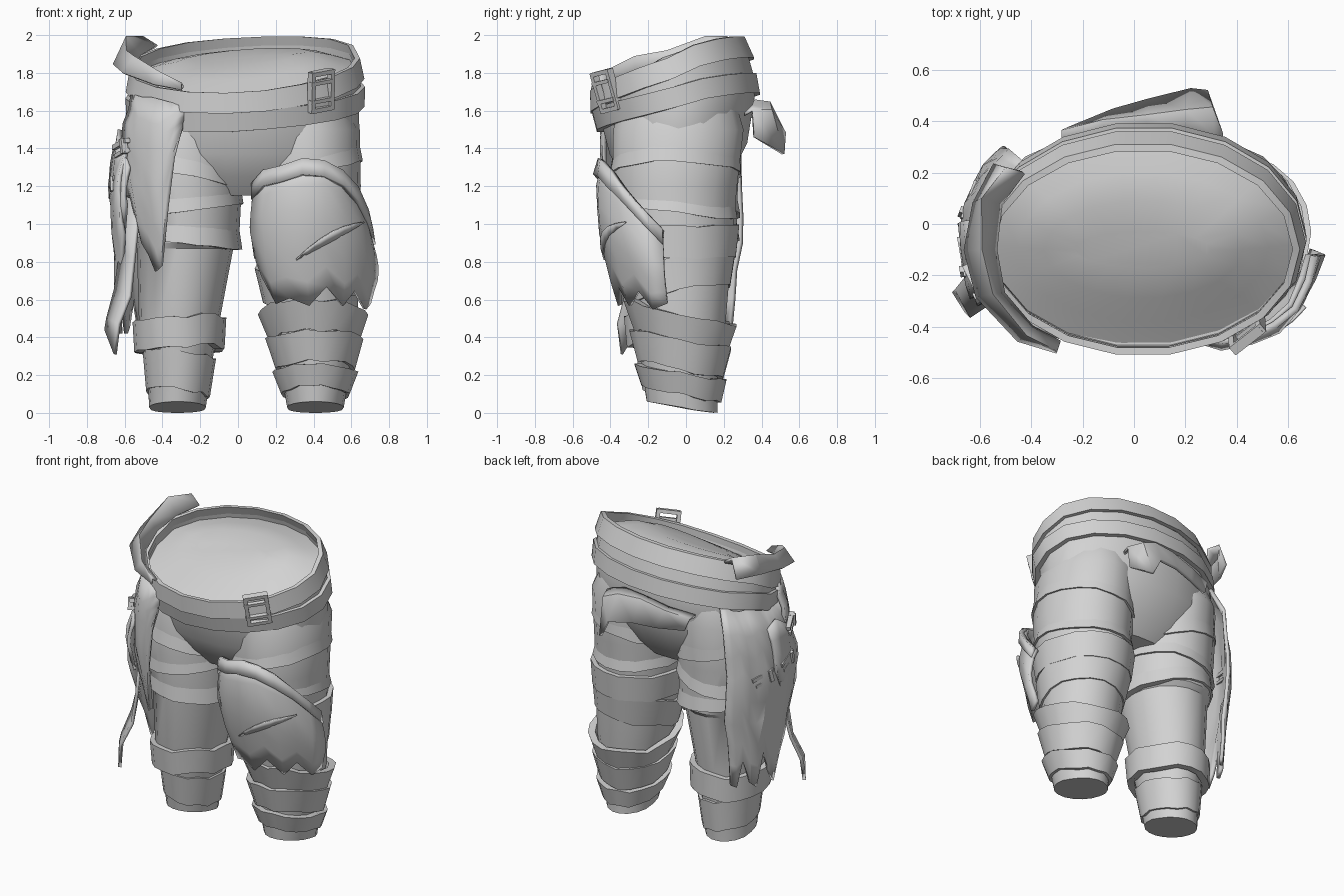
import bpy, bmesh, math, random
from mathutils import Vector, Matrix

random.seed(4)
cube = bpy.data.objects.get("Cube")
if cube:
    bpy.data.objects.remove(cube, do_unlink=True)

GREY = (0.65, 0.65, 0.65, 1)
mat = bpy.data.materials.new("grey cloth")
mat.use_nodes = True
mat.diffuse_color = GREY
mat.node_tree.nodes["Principled BSDF"].inputs["Base Color"].default_value = GREY

# Body profiles, bottom to top: height, centre x, centre y, radius x, radius y
HIPS = [(1.12, .035, -.05, .28, .18), (1.25, .035, -.05, .52, .29), (1.4, .035, -.04, .61, .37),
        (1.6, .04, -.04, .6, .41), (1.85, .035, -.1, .585, .39)]
RIGHT = [(.03, -.32, -.03, .15, .18), (.28, -.31, -.04, .175, .21), (.5, -.31, -.05, .215, .25),
         (.87, -.28, -.05, .255, .29), (.9, -.27, -.05, .275, .32), (1.2, -.28, -.06, .3, .34),
         (1.5, -.28, -.04, .285, .35), (1.64, -.26, -.04, .24, .31)]
LEFT = [(.03, .41, -.02, .15, .19), (.2, .41, -.03, .18, .2), (.5, .4, -.03, .235, .245),
        (.85, .37, -.04, .265, .285), (1.2, .36, -.06, .29, .335), (1.5, .36, -.04, .285, .35),
        (1.64, .33, -.04, .25, .31)]


def at(prof, deg, z, off=0.0):
    """Point on a profile's surface at an angle and height, pushed out by off."""
    lo, hi = prof[0], prof[-1]
    for a, b in zip(prof, prof[1:]):
        if a[0] <= z <= b[0]:
            lo, hi = a, b
    t = min(1, max(0, (z - lo[0]) / (hi[0] - lo[0])))
    cx, cy, rx, ry = (p + (q - p) * t for p, q in zip(lo[1:], hi[1:]))
    a = math.radians(deg)
    return Vector((cx + (rx + off) * math.cos(a), cy + (ry + off) * math.sin(a), z))


def ring(prof, z, off=0.0, ty=0.0, tx=0.0, n=18):
    """Tilted ring around a profile, its back half levelled off."""
    pts = []
    for i in range(n):
        a = math.tau * i / n
        s = math.sin(a)
        p = at(prof, math.degrees(a), z, off)
        p.z += ty * (s ** .65 if s > 0 else s) + tx * math.cos(a)
        pts.append(p)
    return pts


def finish(name, bm, thick=0.0, angle=32):
    bmesh.ops.recalc_face_normals(bm, faces=bm.faces)
    me = bpy.data.meshes.new(name)
    bm.to_mesh(me)
    bm.free()
    me.materials.append(mat)
    ob = bpy.data.objects.new(name, me)
    bpy.context.collection.objects.link(ob)
    bpy.ops.object.select_all(action='DESELECT')
    ob.select_set(True)
    bpy.context.view_layer.objects.active = ob
    if thick:
        mod = ob.modifiers.new("thickness", 'SOLIDIFY')
        mod.thickness = thick
        mod.offset = 0
    bpy.ops.object.shade_smooth_by_angle(angle=math.radians(angle))
    return ob


def loft(name, rows, around=True, loop=False, caps="", thick=0.0):
    """Skin rows of points; around closes each row, loop joins last to first."""
    bm = bmesh.new()
    vs = [[bm.verts.new(p) for p in r] for r in rows]
    pairs = list(zip(vs, vs[1:])) + ([(vs[-1], vs[0])] if loop else [])
    n = len(rows[0])
    for a, b in pairs:
        for i in range(n if around else n - 1):
            j = (i + 1) % n
            bm.faces.new((a[i], a[j], b[j], b[i]))
    if "b" in caps:
        bm.faces.new(vs[0])
    if "t" in caps:
        bm.faces.new(vs[-1])
    return finish(name, bm, thick)


def band(name, prof, z0, z1, o0, o1, ty=0.0, tx=0.0, wobble=0.008, depth=.045):
    """Closed strap around a profile, o0 and o1 being its lower and upper offset."""
    rows = [ring(prof, z, o, ty, tx) for z, o in ((z0, o0 - depth), (z0, o0), (z1, o1), (z1, o1 - depth))]
    for i in range(len(rows[0])):
        d = random.uniform(-wobble, wobble)
        for r in rows:
            r[i].z += d
    return loft(name, rows, loop=True)


def drape(name, prof, cols, o0, o1, bulge=0.0, rows=6, thick=.022):
    """Hanging cloth; cols give angle, top and bottom height; o0 top, o1 bottom offset."""
    grid = []
    for k in range(rows + 1):
        t = k / rows
        off = o0 + (o1 - o0) * t + bulge * math.sin(math.pi * t)
        grid.append([at(prof, d, a + (b - a) * t, off + random.uniform(-.006, .006)) for d, a, b in cols])
    return loft(name, grid, around=False, thick=thick)


def ribbon(name, rows, thick=.02):
    return loft(name, [[Vector(p) for p in r] for r in rows], around=False, thick=thick)


def boxes(name, items, matrix):
    """Several boxes in one object; each is centre and size."""
    bm = bmesh.new()
    for c, s in items:
        m = matrix @ Matrix.Translation(c) @ Matrix.Diagonal((*s, 1))
        bmesh.ops.create_cube(bm, size=1, matrix=m)
    return finish(name, bm)


# Trouser seat and closed waist
loft("hips", [ring(HIPS, z, 0, t, x) for z, t, x in
              ((1.15, 0, 0), (1.25, 0, 0), (1.4, .03, 0), (1.6, .08, .01), (1.72, .12, .03), (1.8, .14, .035))],
     caps="b")
loft("waist_lining", [ring(HIPS, z, o, t, .03) for z, o, t in
                      ((1.77, .005, .14), (1.81, -.1, .115), (1.845, -.2, .08), (1.86, -.32, .02))], caps="t")

# Belts and waistband
band("upper_belt", HIPS, 1.735, 1.845, .04, .025, .145, .035, .003, .028)
band("lower_belt", HIPS, 1.59, 1.695, .03, .04, .098, .03, .003)
band("waistband", HIPS, 1.67, 1.76, .015, .018, .12, .035, .002)

# Belt buckle
turn = Matrix.Translation((.44, -.42, 1.705)) @ Matrix.Rotation(math.radians(40), 4, 'Z') \
    @ Matrix.Rotation(math.radians(13), 4, 'X') @ Matrix.Rotation(math.radians(-9), 4, 'Y')
boxes("buckle", [((s * .065, 0, 0), (.024, .04, .22)) for s in (-1, 1)]
      + [((0, 0, s * .1), (.13, .04, .024)) for s in (-1, 1)]
      + [((-.01, -.01, s * .05), (.14, .025, .02)) for s in (-1, 1)], turn)

# Legs
for name, prof in (("right_leg", RIGHT), ("left_leg", LEFT)):
    rows = [ring(prof, p[0], 0, -.03 if p[0] < .1 else 0) for p in prof]
    loft(name, rows, caps="bt")

# Creased cloth on the thighs
band("right_thigh_fold", RIGHT, 1.26, 1.4, .012, -.008, .0, -.07)
band("right_knee_fold", RIGHT, .9, 1.02, .018, -.006, .01, -.03)
band("right_middle_fold", RIGHT, 1.06, 1.17, .016, -.008, -.01, .05)
band("left_thigh_fold", LEFT, 1.27, 1.37, .012, -.006, .0, .06)
band("left_upper_fold", LEFT, 1.06, 1.13, .015, -.004, -.03, .0)

# Leg wraps
band("right_shin_wrap", RIGHT, .33, .49, .055, .035, -.02, .015, .015)
band("right_ankle_wrap", RIGHT, .1, .3, .012, .015, -.03, -.02)
band("left_knee_strap", LEFT, .82, .99, .025, .03, .0, .0)
band("left_calf_strap", LEFT, .62, .8, .012, .025, .05, .03)
band("left_shin_wrap", LEFT, .37, .53, .02, .055, -.07, .0, .015)
band("left_middle_wrap", LEFT, .23, .39, .025, .045, -.045, .0, .012)
band("left_ankle_wrap", LEFT, .1, .215, .02, .045, -.045, .0, .01)

# Knee guard with a raised upper edge and a slash
edge = [(-141, 1.2), (-128, 1.27), (-112, 1.29), (-93, 1.33), (-75, 1.32), (-58, 1.27),
        (-42, 1.18), (-26, 1.06), (-12, .96)]
torn = [.72, .58, .61, .57, .67, .57, .65, .55, .58]
drape("knee_guard", LEFT, [(d, z, b) for (d, z), b in zip(edge, torn)], .045, .06, .05)
drape("knee_guard_edge", LEFT, [(d, z + .015, z - .07) for d, z in edge], .065, .08, rows=1, thick=.03)
slash = [(at(LEFT, -100 + 10 * k, .81 + .033 * k, .108),
          at(LEFT, -100 + 10 * k, .81 + .033 * k + .05 * math.sin(math.pi * k / 6) + .002, .12))
         for k in range(7)]
ribbon("knee_guard_slash", slash, .008)

# Torn cloth hanging at the right hip
side = [(126, 1.64, .46), (133, 1.63, .44), (140, 1.61, .62), (147, 1.6, .46), (155, 1.6, .42),
        (162, 1.59, .66), (170, 1.57, .5), (178, 1.56, .42), (186, 1.56, .6), (194, 1.55, .7),
        (203, 1.55, .8), (211, 1.56, .95)]
drape("side_cloth", RIGHT, side, .03, .11, .03, rows=8)
front = [(200, 1.68, 1.15), (212, 1.68, 1.15), (222, 1.67, .9), (231, 1.67, .84), (240, 1.66, .75),
         (247, 1.65, .78), (254, 1.64, 1.1), (260, 1.63, 1.35), (267, 1.62, 1.5)]
drape("front_cloth", RIGHT, front, .075, .045, .0, rows=7)
outer = [(172, 1.46, 1.18), (184, 1.5, 1.0), (196, 1.44, 1.08), (208, 1.38, .95), (216, 1.3, 1.1)]
drape("outer_patch", RIGHT, outer, .065, .1, .01, rows=4)
ribbon("cloth_tail", [((-.6, -.14, 1.15), (-.52, -.3, 1.12)), ((-.62, -.16, .85), (-.55, -.3, .82)),
                      ((-.65, -.2, .65), (-.57, -.32, .62)), ((-.69, -.25, .5), (-.63, -.36, .47)),
                      ((-.7, -.26, .44), (-.65, -.34, .31))])

# Straps and knots on the hip cloth
for k, (deg, z) in enumerate(((206, 1.4), (190, 1.2), (160, 1.16))):
    p = at(RIGHT, deg, z, .085)
    m = Matrix.Translation(p) @ Matrix.Rotation(math.radians(deg), 4, 'Z') @ Matrix.Rotation(.25, 4, 'X')
    boxes(f"hip_strap_{k + 1}", [((0, 0, .025), (.03, .16, .025)), ((0, 0, -.025), (.03, .13, .02)),
                                 ((.01, .05, 0), (.035, .025, .08))], m)

# Cloth folded over the waist: inner edge, crest, hanging edge
ribbon("waist_flap", [((-.43, .2, 1.94), (-.5, .22, 1.985), (-.54, .23, 1.86)),
                      ((-.52, .08, 1.89), (-.59, .1, 1.985), (-.62, .08, 1.86)),
                      ((-.54, -.1, 1.85), (-.59, -.1, 1.91), (-.655, -.1, 1.84)),
                      ((-.51, -.27, 1.79), (-.55, -.27, 1.88), (-.61, -.28, 1.8)),
                      ((-.4, -.4, 1.75), (-.42, -.43, 1.8), (-.45, -.45, 1.74)),
                      ((-.29, -.46, 1.72), (-.3, -.49, 1.74), (-.3, -.495, 1.71))], .02)

# Torn flap on the seat: root, ridge, loose edge
ribbon("seat_flap", [((.34, .31, 1.58), (.34, .35, 1.6), (.33, .36, 1.46)),
                     ((.3, .35, 1.62), (.3, .45, 1.6), (.28, .515, 1.37)),
                     ((.2, .36, 1.65), (.2, .44, 1.64), (.22, .52, 1.48)),
                     ((.05, .37, 1.64), (.05, .42, 1.64), (.06, .48, 1.5)),
                     ((-.12, .35, 1.6), (-.12, .4, 1.6), (-.08, .44, 1.49)),
                     ((-.28, .3, 1.57), (-.28, .36, 1.57), (-.25, .37, 1.49))])
